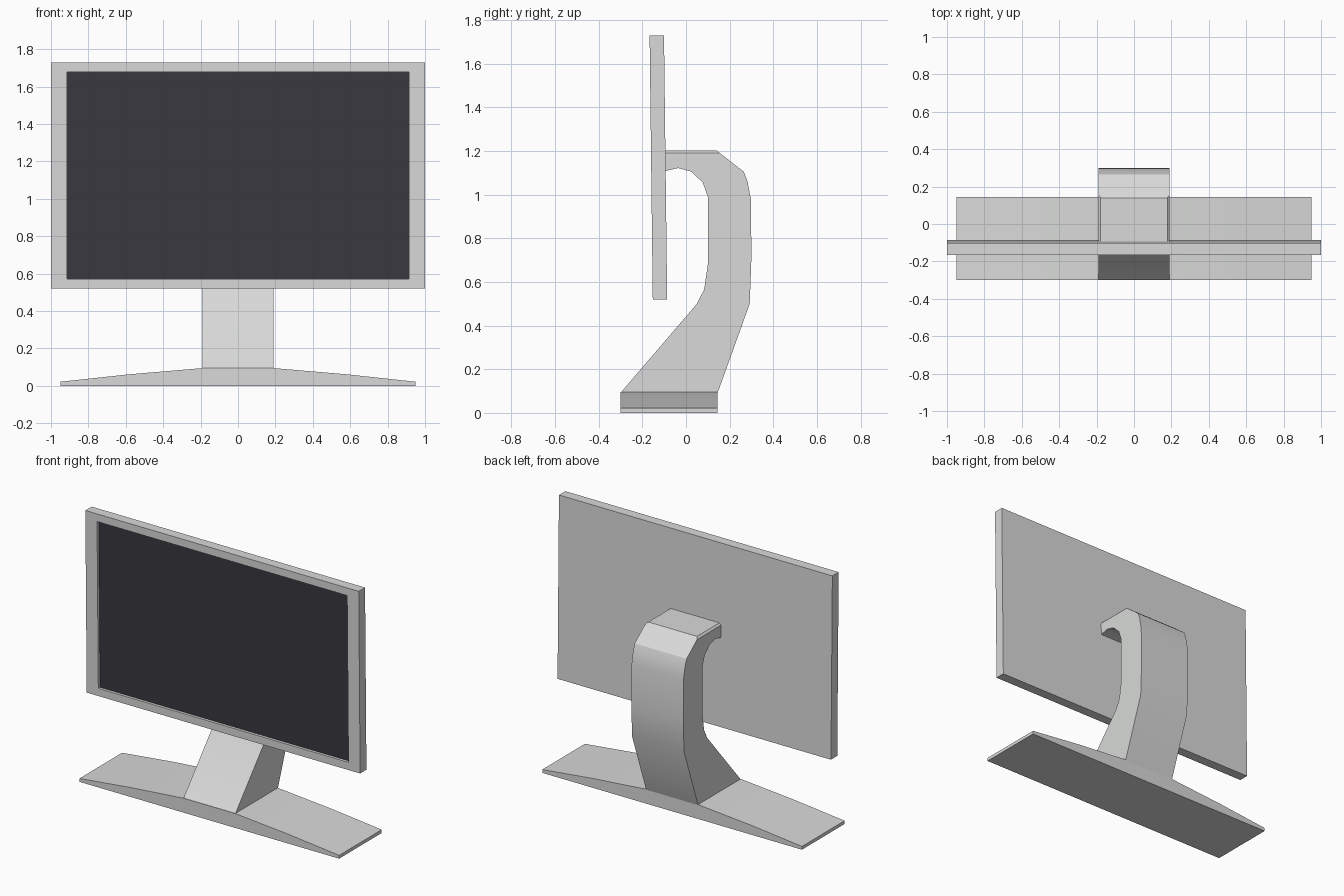
import bpy, bmesh, math
from mathutils import Vector

if "Cube" in bpy.data.objects:
    bpy.data.objects.remove(bpy.data.objects["Cube"])


def make_material(name, rgb):
    m = bpy.data.materials.new(name)
    m.diffuse_color = (*rgb, 1.0)
    m.use_nodes = True
    m.node_tree.nodes["Principled BSDF"].inputs["Base Color"].default_value = m.diffuse_color
    return m


grey = make_material("light grey plastic", (0.69, 0.70, 0.69))
dark = make_material("dark screen", (0.040, 0.041, 0.051))


def finish(name, bm, mats, smooth=False):
    bmesh.ops.recalc_face_normals(bm, faces=bm.faces)
    me = bpy.data.meshes.new(name)
    bm.to_mesh(me)
    bm.free()
    for m in mats:
        me.materials.append(m)
    ob = bpy.data.objects.new(name, me)
    bpy.context.collection.objects.link(ob)
    if smooth:
        bpy.ops.object.select_all(action='DESELECT')
        ob.select_set(True)
        bpy.context.view_layer.objects.active = ob
        bpy.ops.object.shade_smooth_by_angle(angle=math.radians(30))
    return ob


def extrude_profile(points, direction):
    """Closed 3D profile swept along a direction into a solid."""
    bm = bmesh.new()
    face = bm.faces.new([bm.verts.new(p) for p in points])
    ext = bmesh.ops.extrude_face_region(bm, geom=[face], use_keep_orig=True)
    moved = [g for g in ext["geom"] if isinstance(g, bmesh.types.BMVert)]
    bmesh.ops.translate(bm, verts=moved, vec=Vector(direction))
    return bm


# Foot: wide wedge that thins towards both ends
half = [(0.19, 0.095), (0.58, 0.062), (0.95, 0.022), (0.95, 0.0)]
outline = half + [(-x, z) for x, z in reversed(half)]
bm = extrude_profile([(x, -0.30, z) for x, z in outline], (0, 0.445, 0))
finish("foot", bm, [grey], smooth=True)

# Neck: curved arm profile swept across its width
neck = [(-0.30, 0.092), (0.05, 0.50), (0.083, 0.565), (0.10, 0.68),
        (0.10, 0.99), (0.077, 1.055), (0.025, 1.105), (-0.035, 1.122),
        (-0.10, 1.107), (-0.10, 1.202), (0.14, 1.202), (0.265, 1.105),
        (0.282, 1.06), (0.297, 0.98), (0.30, 0.72), (0.292, 0.50),
        (0.145, 0.092)]
bm = extrude_profile([(-0.19, y, z) for y, z in neck], (0.38, 0, 0))
# small chamfer along the sides of the top
rim = [e for e in bm.edges
       if all(v.co.z > 1.19 for v in e.verts)
       and abs(e.verts[0].co.x - e.verts[1].co.x) < 0.01]
bmesh.ops.bevel(bm, geom=rim, offset=0.012, segments=1, affect='EDGES')
finish("neck", bm, [grey], smooth=True)

# Display: tilted slab with a recessed screen
bm = bmesh.new()
bmesh.ops.create_cube(bm, size=1.0)
bmesh.ops.scale(bm, verts=bm.verts, vec=(2.0, 0.066, 1.21))
bm.normal_update()
front = min(bm.faces, key=lambda f: f.normal.y)
bmesh.ops.inset_individual(bm, faces=[front], thickness=0.05)
for v in front.verts:
    v.co.x = math.copysign(0.915, v.co.x)
    v.co.z = math.copysign(0.554, v.co.z)
ext = bmesh.ops.extrude_discrete_faces(bm, faces=[front])
screen = ext["faces"][0]
rim_loops = list(screen.verts)
bmesh.ops.translate(bm, verts=rim_loops, vec=(0, 0.018, 0))
# close the recess walls between the frame opening and the screen
bmesh.ops.remove_doubles(bm, verts=bm.verts, dist=1e-5)
open_edges = [e for e in bm.edges if len(e.link_faces) == 1]
if open_edges:
    bmesh.ops.bridge_loops(bm, edges=open_edges)
for f in bm.faces:
    c = f.calc_center_median()
    f.material_index = 1 if (len(f.verts) == 4 and abs(c.x) < 0.01 and abs(c.z) < 0.01
                             and c.y < 0) else 0
for v in bm.verts:
    v.co.y += -0.1265 - 0.012 * v.co.z
    v.co.z += 1.125
finish("display", bm, [grey, dark])
